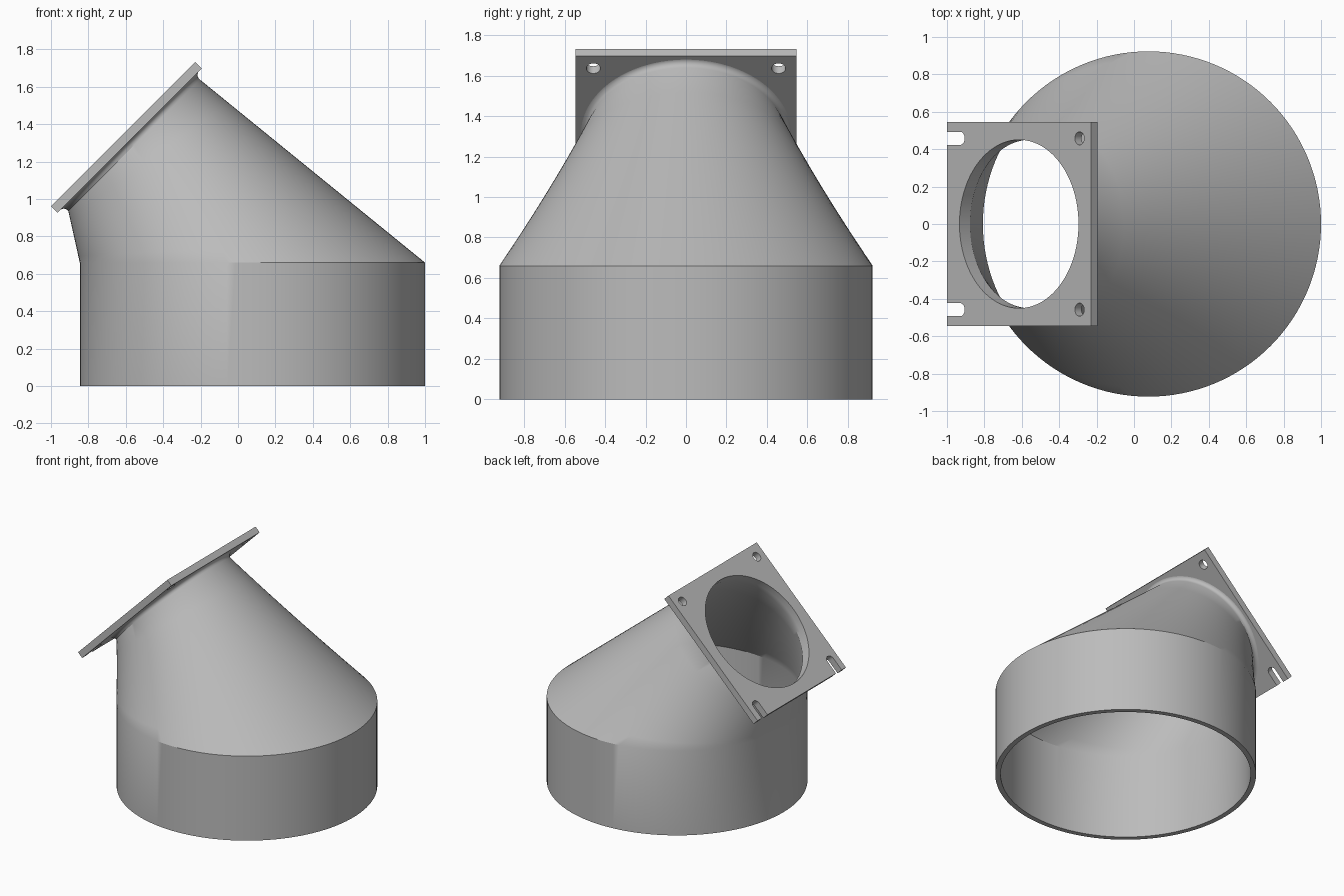
import bpy, bmesh
from math import sin, cos, pi, radians
from mathutils import Matrix, Vector

cube = bpy.data.objects.get("Cube")
if cube:
    bpy.data.objects.remove(cube, do_unlink=True)

SEG = 128
BASE_X, BASE_R, BASE_INNER, BASE_H = 0.077, 0.923, 0.885, 0.66
HOLE_R, NECK_R, PLATE_HALF, PLATE_T = 0.45, 0.497, 0.545, 0.05

# Tilted frame of the mounting plate: origin at the centre of its outer face
tilt = Matrix.Translation((-0.615, 0, 1.347)) @ Matrix.Rotation(radians(-45), 4, 'Y')

grey = bpy.data.materials.new("plain grey")
grey.use_nodes = True
color = (0.5, 0.5, 0.5, 1)
grey.diffuse_color = color
grey.node_tree.nodes["Principled BSDF"].inputs["Base Color"].default_value = color


def make_object(name, bm):
    bmesh.ops.recalc_face_normals(bm, faces=bm.faces)
    mesh = bpy.data.meshes.new(name)
    bm.to_mesh(mesh)
    bm.free()
    obj = bpy.data.objects.new(name, mesh)
    bpy.context.collection.objects.link(obj)
    mesh.materials.append(grey)
    return obj


def select_only(obj):
    bpy.ops.object.select_all(action='DESELECT')
    obj.select_set(True)
    bpy.context.view_layer.objects.active = obj


def circle(r, u=0, v=0, n=SEG, start=0, sweep=2 * pi):
    return [(u + r * cos(start + sweep * i / n), v + r * sin(start + sweep * i / n))
            for i in range(n)]


def prism(bm, outline, low, high):
    bottom = [bm.verts.new((u, v, low)) for u, v in outline]
    top = [bm.verts.new((u, v, high)) for u, v in outline]
    bm.faces.new(bottom[::-1])
    bm.faces.new(top)
    for i in range(len(outline)):
        j = (i + 1) % len(outline)
        bm.faces.new((bottom[i], bottom[j], top[j], top[i]))


def base_ring(r, z):
    return [Vector((BASE_X + u, v, z)) for u, v in circle(r)]


def neck_ring(r, depth):
    return [tilt @ Vector((u, v, -PLATE_T - depth)) for u, v in circle(r)]


def loft(a, b, steps=8):
    return [[p.lerp(q, k / steps) for p, q in zip(a, b)] for k in range(steps + 1)]


# Hollow body: round base, slanted transition and a small fillet under the plate
fillet = 0.03
rings = [base_ring(BASE_R, 0)]
rings += loft(base_ring(BASE_R, BASE_H), neck_ring(NECK_R, fillet + 0.004))
for k in range(1, 7):
    t = k / 6 * pi / 2
    rings.append(neck_ring(NECK_R + fillet * (1 - cos(t)), fillet * (1 - sin(t)) - 0.001))
rings.append(neck_ring(HOLE_R, -0.001))
rings += loft(neck_ring(HOLE_R, fillet), base_ring(BASE_INNER, BASE_H))
rings.append(base_ring(BASE_INNER, 0))

bm = bmesh.new()
loops = [[bm.verts.new(p) for p in ring] for ring in rings]
for a, b in zip(loops, loops[1:] + loops[:1]):
    for i in range(SEG):
        j = (i + 1) % SEG
        bm.faces.new((a[i], a[j], b[j], b[i]))
body = make_object("duct_body", bm)

# Square mounting plate
h = PLATE_HALF
bm = bmesh.new()
prism(bm, [(-h, -h), (h, -h), (h, h), (-h, h)], -PLATE_T, 0)
plate = make_object("mounting_plate", bm)
plate.matrix_world = tilt

# Cutter: central opening, two screw holes and two open slots
bm = bmesh.new()
prism(bm, circle(HOLE_R), -0.1, 0.1)
screw, reach = 0.035, 0.458
for side in (-1, 1):
    v = side * reach
    prism(bm, circle(screw, reach, v, 32), -0.1, 0.1)
    slot = circle(screw, -0.445, v, 16, -pi / 2, pi)
    slot += [(-0.445, v + screw), (-0.6, v + screw), (-0.6, v - screw)]
    prism(bm, slot, -0.1, 0.1)
cutter = make_object("plate_cutter", bm)
cutter.matrix_world = tilt
cutter.hide_render = True

cut = plate.modifiers.new("openings", 'BOOLEAN')
cut.operation = 'DIFFERENCE'
cut.solver = 'EXACT'
cut.object = cutter
select_only(plate)
bpy.ops.object.modifier_apply(modifier=cut.name)
bpy.data.objects.remove(cutter, do_unlink=True)

# Smooth curved walls, keep the rims crisp
for obj in (body, plate):
    select_only(obj)
    bpy.ops.object.shade_smooth_by_angle(angle=radians(30))
